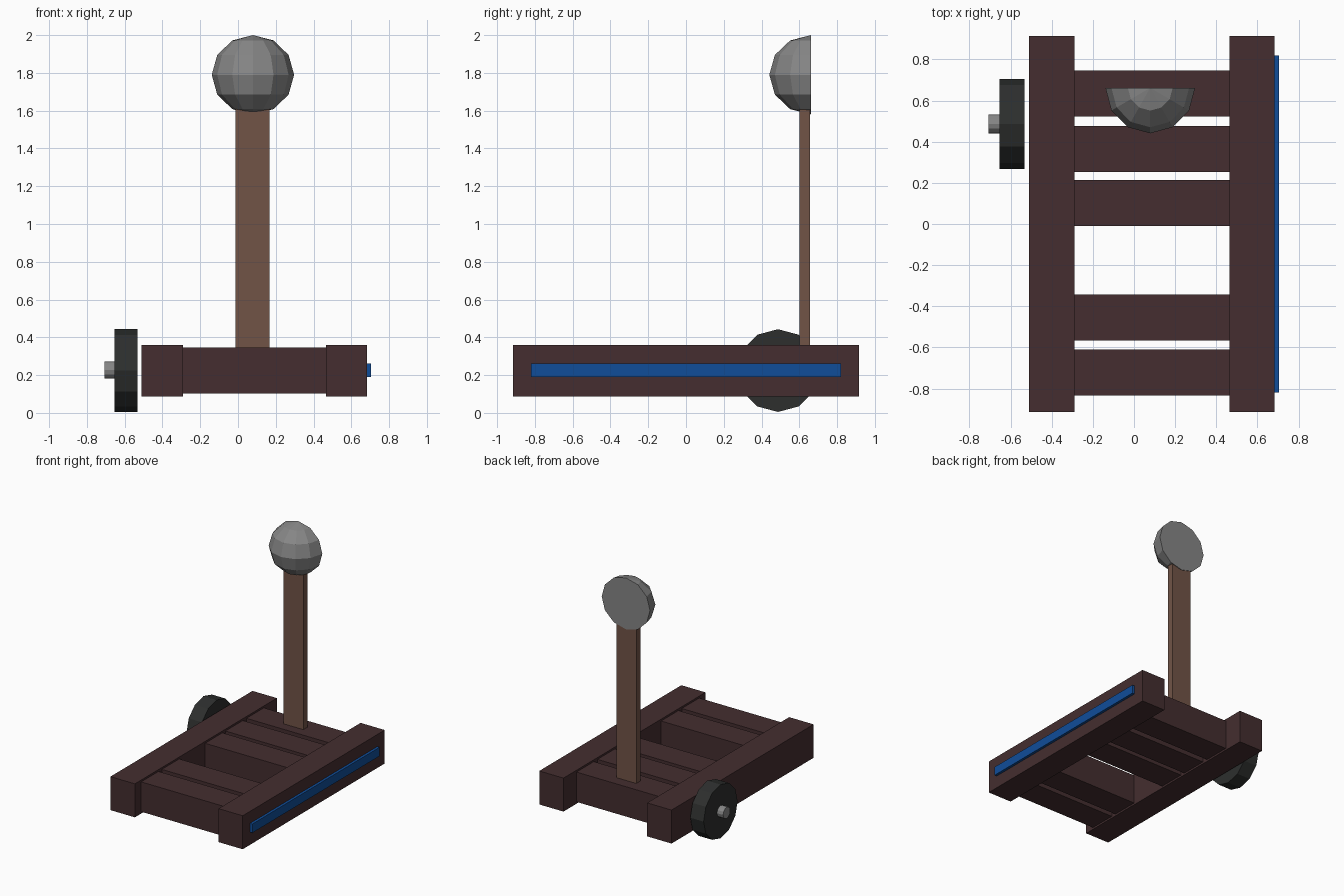
import bpy, bmesh, math
from mathutils import Matrix, Vector

if "Cube" in bpy.data.objects:
    bpy.data.objects.remove(bpy.data.objects["Cube"])


def material(name, rgb):
    m = bpy.data.materials.new(name)
    m.diffuse_color = (*rgb, 1)
    m.use_nodes = True
    m.node_tree.nodes["Principled BSDF"].inputs["Base Color"].default_value = m.diffuse_color
    return m


DARK_WOOD = material("dark wood", (0.058, 0.027, 0.029))
ARM_WOOD = material("arm wood", (0.165, 0.088, 0.062))
BLUE = material("blue", (0.005, 0.075, 0.32))
BLACK = material("black rubber", (0.026, 0.028, 0.027))
GREY = material("grey metal", (0.24, 0.24, 0.24))


def add(name, bm, mat):
    bmesh.ops.recalc_face_normals(bm, faces=bm.faces)
    me = bpy.data.meshes.new(name)
    bm.to_mesh(me)
    bm.free()
    me.materials.append(mat)
    ob = bpy.data.objects.new(name, me)
    bpy.context.collection.objects.link(ob)
    return ob


def box(name, x, y, z, mat):
    bm = bmesh.new()
    centre = Vector([sum(r) / 2 for r in (x, y, z)])
    size = [r[1] - r[0] for r in (x, y, z)]
    bmesh.ops.create_cube(bm, size=1, matrix=Matrix.Translation(centre) @ Matrix.Diagonal((*size, 1)))
    return add(name, bm, mat)


def disc(name, x, y, z, radius, sides, mat):
    bm = bmesh.new()
    place = Matrix.Translation((sum(x) / 2, y, z)) @ Matrix.Rotation(math.pi / 2, 4, 'Y')
    bmesh.ops.create_cone(bm, cap_ends=True, segments=sides, radius1=radius, radius2=radius,
                          depth=x[1] - x[0], matrix=place)
    return add(name, bm, mat)


# Frame: two long rails and five cross planks
box("left_rail", (-0.51, -0.29), (-0.915, 0.915), (0.087, 0.36), DARK_WOOD)
box("right_rail", (0.465, 0.683), (-0.915, 0.915), (0.087, 0.36), DARK_WOOD)
for i, y in enumerate((-0.722, -0.455, 0.102, 0.364, 0.635)):
    box(f"cross_plank_{i + 1}", (-0.295, 0.47), (y - 0.112, y + 0.112), (0.102, 0.345), DARK_WOOD)

# Blue strip on the outer right side
box("side_strip", (0.68, 0.704), (-0.82, 0.82), (0.19, 0.262), BLUE)

# Wheel and its axle stub
disc("wheel", (-0.653, -0.533), 0.487, 0.224, 0.219, 12, BLACK)
disc("axle", (-0.708, -0.6), 0.487, 0.227, 0.046, 12, GREY)

# Throwing arm
box("throwing_arm", (-0.012, 0.168), (0.602, 0.657), (0.335, 1.615), ARM_WOOD)

# Bowl: half a faceted sphere, open to the back, with an inner shell and flat rim
bm = bmesh.new()
bmesh.ops.create_uvsphere(bm, u_segments=12, v_segments=6, radius=1)
bmesh.ops.bisect_plane(bm, geom=bm.verts[:] + bm.edges[:] + bm.faces[:], dist=1e-4,
                       plane_co=(0, 0, 0), plane_no=(0, 1, 0), clear_outer=True)
inner = bmesh.ops.duplicate(bm, geom=bm.verts[:] + bm.edges[:] + bm.faces[:])["geom"]
bmesh.ops.scale(bm, vec=(0.8, 0.8, 0.8), verts=[g for g in inner if isinstance(g, bmesh.types.BMVert)])
bmesh.ops.bridge_loops(bm, edges=[e for e in bm.edges if e.is_boundary])
bm.transform(Matrix.Translation((0.079, 0.662, 1.79)) @ Matrix.Diagonal((0.218, 0.221, 0.21, 1)))
add("bowl", bm, GREY)
